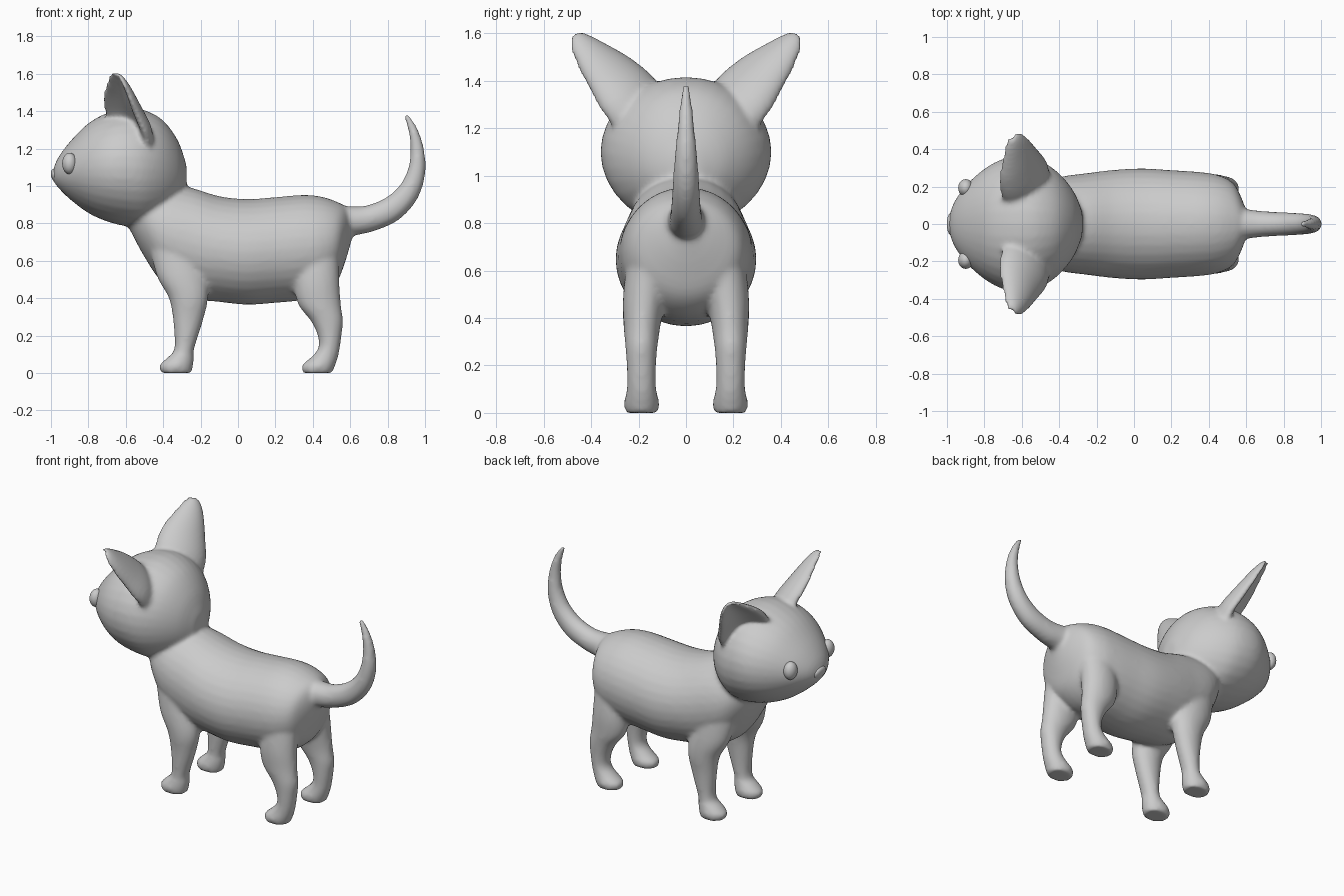
import bpy, bmesh, math
from mathutils import Vector

X, Y, Z = Vector((1, 0, 0)), Vector((0, 1, 0)), Vector((0, 0, 1))


def spline(rows, steps=5):
    """Catmull-Rom interpolation through rows of numbers."""
    out = []
    for i in range(len(rows) - 1):
        p0, p1 = rows[max(i - 1, 0)], rows[i]
        p2, p3 = rows[i + 1], rows[min(i + 2, len(rows) - 1)]
        for s in range(steps):
            t = s / steps
            out.append([0.5 * (2 * b + (c - a) * t + (2 * a - 5 * b + 4 * c - d) * t * t
                               + (3 * b - a - 3 * c + d) * t ** 3)
                        for a, b, c, d in zip(p0, p1, p2, p3)])
    return out + [list(rows[-1])]


def loft(bm, rows, u, v=None, cup=False, n=32):
    """Skin rings (x, y, z, half_u, half_v); v=None follows the path."""
    rows = spline(rows)
    rings = []
    for i, (x, y, z, a, b) in enumerate(rows):
        c = Vector((x, y, z))
        side = v
        if v is None:
            tangent = Vector(rows[min(i + 1, len(rows) - 1)][:3]) - Vector(rows[max(i - 1, 0)][:3])
            side = u.cross(tangent).normalized()
        ring = []
        for k in range(n):
            t = 2 * math.pi * k / n
            s = math.sin(t)
            if cup and s > 0:
                s = 0.5 * s - 0.9 * s ** 3
            ring.append(bm.verts.new(c + u * (a * math.cos(t)) + side * (b * s)))
        rings.append(ring)
    for r0, r1 in zip(rings, rings[1:]):
        for k in range(n):
            j = (k + 1) % n
            bm.faces.new((r0[k], r0[j], r1[j], r1[k]))
    bm.faces.new(rings[0][::-1])
    bm.faces.new(rings[-1])


def span(rows):
    """(x, top, bottom, half width) -> loft rows in the side plane."""
    return [(x, 0, (t + b) / 2, w, (t - b) / 2) for x, t, b, w in rows]


bm = bmesh.new()

# Torso
loft(bm, span([(-0.58, 0.92, 0.77, 0.10), (-0.50, 1.00, 0.62, 0.20), (-0.40, 1.01, 0.48, 0.25),
               (-0.25, 0.99, 0.40, 0.272), (-0.10, 0.945, 0.38, 0.29), (0.05, 0.93, 0.365, 0.297),
               (0.20, 0.94, 0.375, 0.288), (0.35, 0.952, 0.39, 0.278), (0.45, 0.942, 0.42, 0.262),
               (0.53, 0.915, 0.49, 0.22), (0.575, 0.89, 0.60, 0.14), (0.61, 0.84, 0.72, 0.04)]), Y, Z)

# Head
loft(bm, span([(-0.99, 1.08, 1.03, 0.03), (-0.965, 1.145, 0.995, 0.11), (-0.90, 1.235, 0.93, 0.205),
               (-0.80, 1.335, 0.855, 0.295), (-0.70, 1.39, 0.81, 0.348), (-0.60, 1.415, 0.785, 0.36),
               (-0.50, 1.405, 0.78, 0.338), (-0.40, 1.35, 0.82, 0.27), (-0.32, 1.24, 0.89, 0.17),
               (-0.275, 1.11, 0.96, 0.06)]), Y, Z)

# Tail
loft(bm, [(0.48, 0, 0.80, 0.10, 0.10), (0.60, 0, 0.812, 0.08, 0.08), (0.70, 0, 0.825, 0.068, 0.072),
          (0.82, 0, 0.875, 0.062, 0.069), (0.91, 0, 0.965, 0.056, 0.06), (0.955, 0, 1.08, 0.048, 0.048),
          (0.958, 0, 1.20, 0.036, 0.036), (0.935, 0, 1.30, 0.026, 0.026),
          (0.897, 0, 1.38, 0.015, 0.013)], Y)

for s in (-1, 1):
    # Front leg
    loft(bm, [(-0.33, s * 0.187, 0, 0.082, 0.068), (-0.33, s * 0.187, 0.04, 0.09, 0.075),
              (-0.308, s * 0.187, 0.08, 0.073, 0.066), (-0.287, s * 0.188, 0.13, 0.053, 0.058),
              (-0.267, s * 0.188, 0.28, 0.08, 0.066), (-0.265, s * 0.188, 0.40, 0.105, 0.078),
              (-0.30, s * 0.175, 0.52, 0.135, 0.088), (-0.34, s * 0.15, 0.70, 0.14, 0.09)], X, Y)
    # Hind leg
    loft(bm, [(0.425, s * 0.187, 0, 0.08, 0.068), (0.43, s * 0.187, 0.04, 0.09, 0.075),
              (0.46, s * 0.187, 0.08, 0.074, 0.066), (0.486, s * 0.188, 0.13, 0.058, 0.06),
              (0.49, s * 0.188, 0.20, 0.064, 0.062), (0.475, s * 0.188, 0.28, 0.087, 0.068),
              (0.435, s * 0.185, 0.37, 0.115, 0.078), (0.42, s * 0.175, 0.50, 0.122, 0.09),
              (0.42, s * 0.15, 0.70, 0.12, 0.09)], X, Y)
    # Cupped ear, opening forwards and outwards
    rim = Vector((-0.67, s * -0.65, 0.36)).normalized()
    opening = Vector((-0.75, s * 0.52, -0.41)).normalized()
    loft(bm, [(-0.57, s * 0.18, 1.23, 0.15, 0.09), (-0.595, s * 0.245, 1.33, 0.165, 0.10),
              (-0.625, s * 0.325, 1.43, 0.138, 0.085), (-0.64, s * 0.41, 1.52, 0.09, 0.06),
              (-0.65, s * 0.455, 1.57, 0.055, 0.042), (-0.655, s * 0.475, 1.595, 0.025, 0.025)],
         rim, opening, cup=True)

mesh = bpy.data.meshes.new("cat_body")
bmesh.ops.recalc_face_normals(bm, faces=bm.faces)
bm.to_mesh(mesh)
bm.free()
body = bpy.data.objects.new("cat_body", mesh)
bpy.context.collection.objects.link(body)

# Fuse the parts into one soft skin
fuse = body.modifiers.new("fuse", 'REMESH')
fuse.mode = 'VOXEL'
fuse.voxel_size = 0.013
fuse.use_smooth_shade = True
soft = body.modifiers.new("soften", 'SMOOTH')
soft.factor = 0.5
soft.iterations = 8


def ball(name, loc, scale, rot=(0, 0, 0)):
    bpy.ops.mesh.primitive_uv_sphere_add(segments=24, ring_count=16, radius=1, location=loc, rotation=rot)
    ob = bpy.context.object
    ob.name = name
    ob.scale = scale
    bpy.ops.object.shade_smooth()


# Eyes and nose
for s, side in ((-1, "right"), (1, "left")):
    ball(side + "_eye", (-0.9, s * 0.193, 1.12), (0.04, 0.047, 0.057))
ball("nose", (-0.978, 0, 1.055), (0.021, 0.06, 0.038), (0, math.radians(-15), 0))
